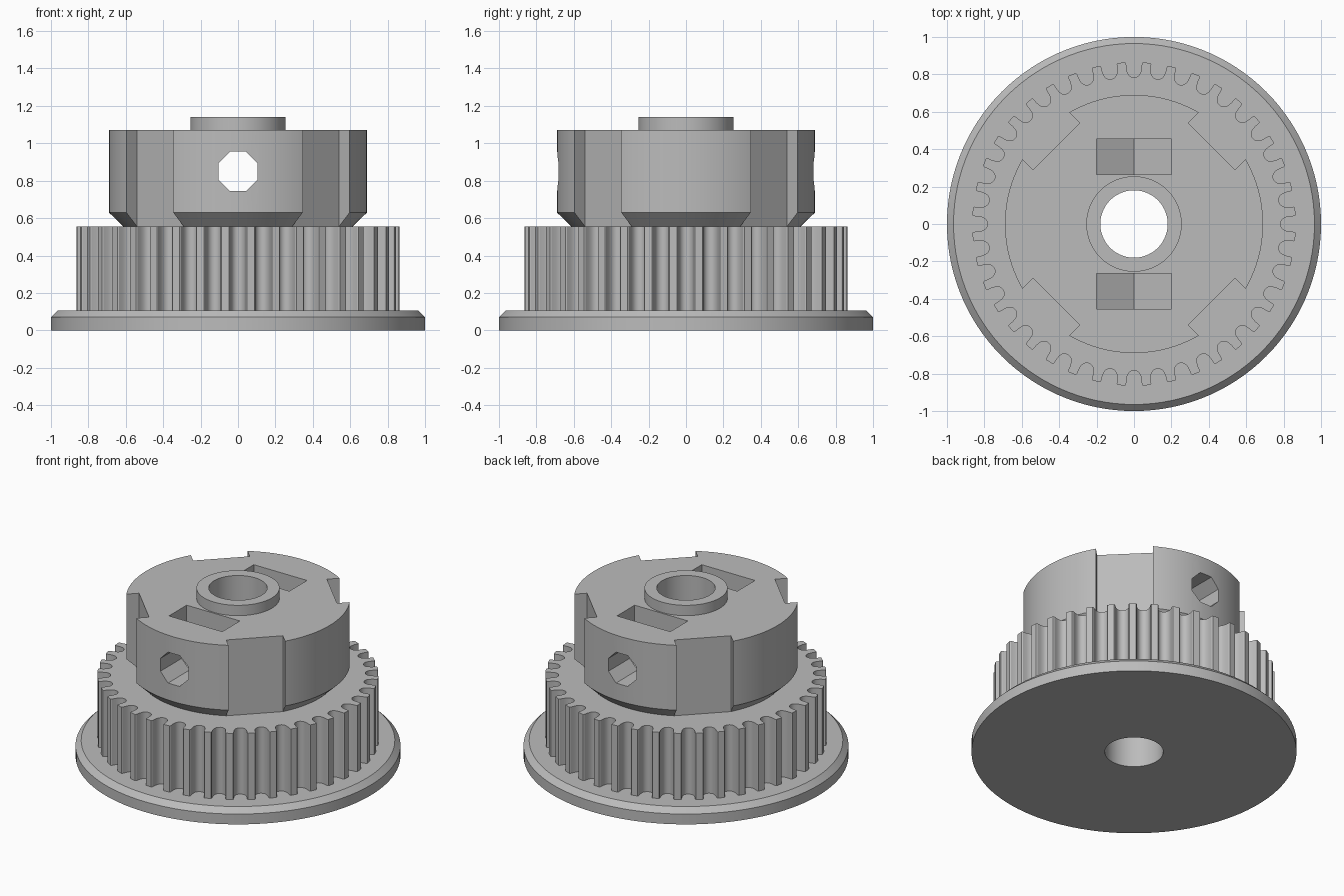
import bpy, bmesh
from math import pi, sin, cos, radians
from mathutils import Matrix, Vector

default = bpy.data.objects.get("Cube")
if default:
    bpy.data.objects.remove(default, do_unlink=True)

grey = bpy.data.materials.new("plain grey")
grey.use_nodes = True
colour = (0.5, 0.5, 0.5, 1)
grey.diffuse_color = colour
grey.node_tree.nodes["Principled BSDF"].inputs["Base Color"].default_value = colour

TEETH = 40
BORE = 0.18


def finish(name, bm):
    """Turn a bmesh into a linked object."""
    bmesh.ops.recalc_face_normals(bm, faces=bm.faces)
    mesh = bpy.data.meshes.new(name)
    bm.to_mesh(mesh)
    bm.free()
    mesh.materials.append(grey)
    obj = bpy.data.objects.new(name, mesh)
    bpy.context.collection.objects.link(obj)
    return obj


def lathe(name, profile, steps=120):
    """Spin a closed (radius, height) profile about z."""
    bm = bmesh.new()
    verts = [bm.verts.new((r, 0, z)) for r, z in profile]
    edges = [bm.edges.new((v, verts[i - 1])) for i, v in enumerate(verts)]
    bmesh.ops.spin(bm, geom=verts + edges, cent=(0, 0, 0), axis=(0, 0, 1),
                   angle=2 * pi, steps=steps, use_merge=True)
    bmesh.ops.remove_doubles(bm, verts=bm.verts, dist=0.0001)
    return finish(name, bm)


def prism(name, points, offset, matrix=Matrix()):
    """Extrude a closed outline of 3D points by an offset."""
    bm = bmesh.new()
    face = bm.faces.new([bm.verts.new(p) for p in points])
    top = bmesh.ops.extrude_face_region(bm, geom=[face])["geom"]
    bmesh.ops.translate(bm, vec=offset,
                        verts=[g for g in top if isinstance(g, bmesh.types.BMVert)])
    bm.transform(matrix)
    return finish(name, bm)


def cut(obj, cutters):
    """Subtract the cutters, then remove them."""
    bpy.context.view_layer.objects.active = obj
    for cutter in cutters:
        cutter.hide_render = True
        mod = obj.modifiers.new("cut", "BOOLEAN")
        mod.operation, mod.solver, mod.object = "DIFFERENCE", "EXACT", cutter
        bpy.ops.object.modifier_apply(modifier=mod.name)
        bpy.data.objects.remove(cutter, do_unlink=True)


def polygon(sides, radius, start=0.0):
    return [(radius * cos(start + 2 * pi * i / sides),
             radius * sin(start + 2 * pi * i / sides)) for i in range(sides)]


# Flange with chamfered upper rim
flange = lathe("flange", [(BORE, 0), (1, 0), (1, 0.07), (0.965, 0.105), (BORE, 0.105)])

# Toothed ring with round-bottomed grooves
half = [(0.047, 0.864), (0.042, 0.857), (0.04, 0.83), (0.035, 0.808),
        (0.026, 0.794), (0.014, 0.786)]
groove = [(-t, r) for t, r in half] + [(0, 0.783)] + half[::-1]
outline = []
for i in range(TEETH):
    turn = Matrix.Rotation(-2 * pi * i / TEETH, 3, "Z")
    outline += [turn @ Vector((t, r, 0.105)) for t, r in groove]
toothed_ring = prism("toothed_ring", outline, (0, 0, 0.45))
cut(toothed_ring, [prism("bore_cutter", [(x, y, 0) for x, y in polygon(120, BORE)], (0, 0, 1))])

# Hub with chamfered foot and raised collar
hub = lathe("hub", [(BORE, 0.555), (0.613, 0.555), (0.69, 0.63), (0.69, 1.07),
                    (0.255, 1.07), (0.255, 1.14), (BORE, 1.14)])
cutters = []

# Four flat-bottomed notches on the diagonals
for i in range(4):
    notch = [(0.587, -0.177, 0.5), (0.9, -0.177, 0.5), (0.9, 0.177, 0.5), (0.587, 0.177, 0.5)]
    cutters.append(prism("notch_cutter", notch, (0, 0, 0.7),
                         Matrix.Rotation(radians(45 + 90 * i), 4, "Z")))

# Nut pockets with pointed floors
for y in (0.265, -0.455):
    pocket = [(-0.2, y, 1.2), (-0.2, y, 0.735), (0, y, 0.62), (0.2, y, 0.735), (0.2, y, 1.2)]
    cutters.append(prism("pocket_cutter", pocket, (0, 0.19, 0)))

# Octagonal screw hole from front to back
hole = [(x, -1, 0.85 + z) for x, z in polygon(8, 0.1135, pi / 8)]
cutters.append(prism("screw_hole_cutter", hole, (0, 2, 0)))
cut(hub, cutters)

# Smooth round walls, crisp edges
bpy.ops.object.select_all(action="DESELECT")
for part in (flange, toothed_ring, hub):
    part.select_set(True)
bpy.context.view_layer.objects.active = hub
bpy.ops.object.shade_smooth_by_angle(angle=radians(30))
